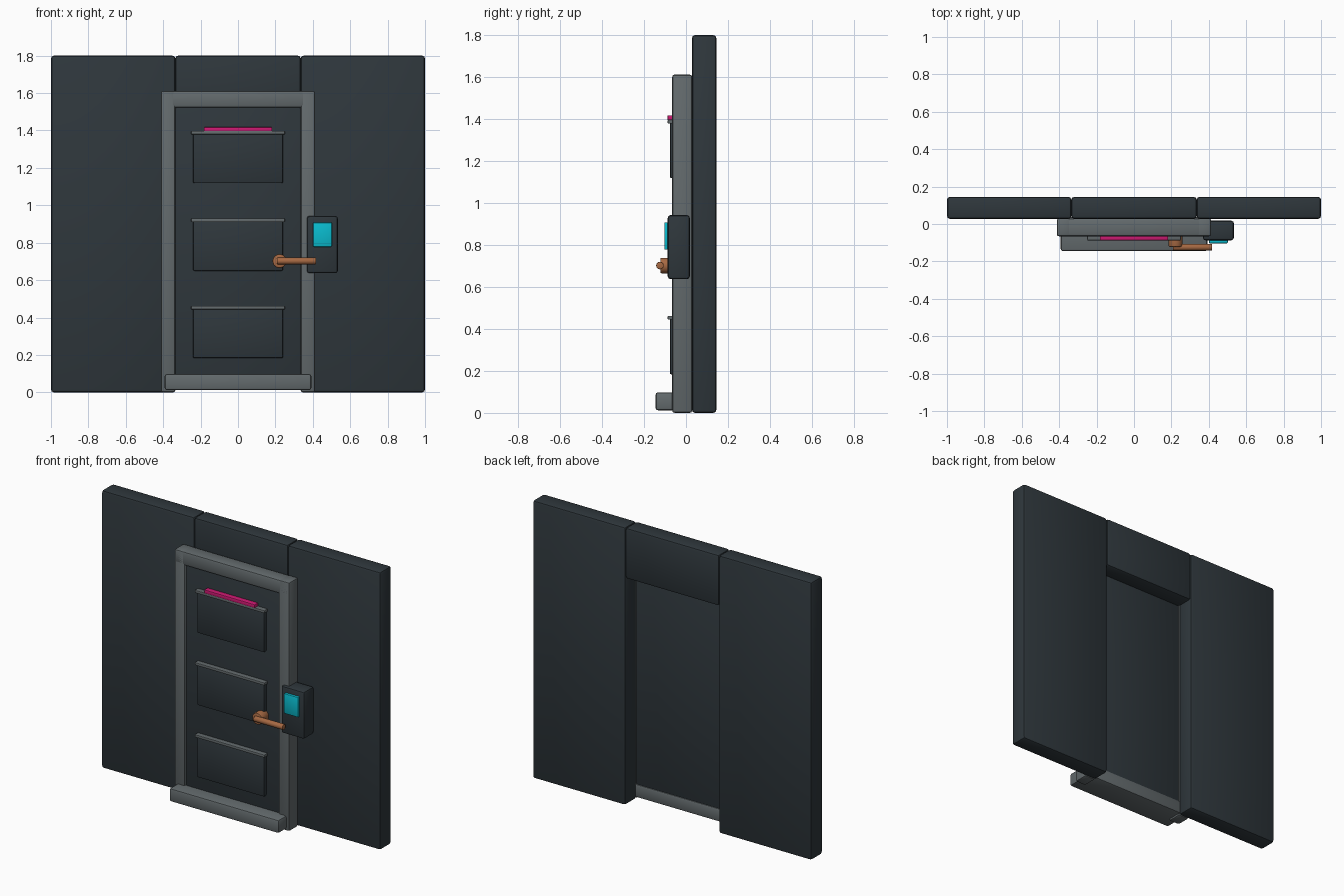
import bpy, bmesh, math
from mathutils import Matrix, Vector

if "Cube" in bpy.data.objects:
    bpy.data.objects.remove(bpy.data.objects["Cube"])


def material(name, rgb):
    m = bpy.data.materials.new(name)
    m.diffuse_color = (*rgb, 1)
    m.use_nodes = True
    m.node_tree.nodes["Principled BSDF"].inputs["Base Color"].default_value = m.diffuse_color
    return m


DARK = material("dark slate", (0.028, 0.038, 0.045))
GREY = material("mid grey", (0.125, 0.145, 0.152))
TEAL = material("screen cyan", (0.003, 0.50, 0.62))
PINK = material("magenta light", (0.62, 0.010, 0.17))
COPPER = material("copper", (0.38, 0.14, 0.055))


def finish(bm, name, mat, bevel, segments=2):
    """Bevel sharp edges, then make a smooth-by-angle object."""
    sharp = [e for e in bm.edges if e.calc_face_angle(0) > math.radians(50)]
    bmesh.ops.bevel(bm, geom=sharp, offset=bevel, segments=segments,
                    profile=0.5, affect='EDGES')
    me = bpy.data.meshes.new(name)
    bm.to_mesh(me)
    bm.free()
    me.materials.append(mat)
    ob = bpy.data.objects.new(name, me)
    bpy.context.collection.objects.link(ob)
    bpy.ops.object.select_all(action='DESELECT')
    ob.select_set(True)
    bpy.context.view_layer.objects.active = ob
    bpy.ops.object.shade_smooth_by_angle(angle=math.radians(30))
    return ob


def box(name, mat, x, y, z, bevel):
    """Bevelled box from (min, max) ranges."""
    bm = bmesh.new()
    bmesh.ops.create_cube(bm, size=1)
    size = [b - a for a, b in (x, y, z)]
    mid = [(a + b) / 2 for a, b in (x, y, z)]
    bmesh.ops.scale(bm, vec=size, verts=bm.verts)
    bmesh.ops.translate(bm, vec=mid, verts=bm.verts)
    return finish(bm, name, mat, bevel)


def rod(name, mat, start, end, radius, bevel):
    """Bevelled cylinder between two points."""
    a, b = Vector(start), Vector(end)
    turn = (b - a).to_track_quat('Z', 'Y').to_matrix().to_4x4()
    bm = bmesh.new()
    bmesh.ops.create_cone(bm, cap_ends=True, segments=24, radius1=radius,
                          radius2=radius, depth=(b - a).length,
                          matrix=Matrix.Translation((a + b) / 2) @ turn)
    return finish(bm, name, mat, bevel)


# Wall panels around the opening, and frame jambs
for side, s in (("left", -1), ("right", 1)):
    box(f"wall_{side}", DARK, sorted((s * 0.335, s * 1.0)), (0.028, 0.145), (0, 1.8), 0.015)
    box(f"frame_jamb_{side}", GREY, sorted((s * 0.335, s * 0.413)), (-0.066, 0.03), (0, 1.612), 0.012)
box("wall_header", DARK, (-0.335, 0.335), (0.028, 0.145), (1.47, 1.8), 0.015)
box("frame_lintel", GREY, (-0.413, 0.413), (-0.066, 0.03), (1.522, 1.612), 0.014)

# Door leaf and sill
box("door_leaf", DARK, (-0.337, 0.337), (-0.055, 0.03), (0.03, 1.525), 0.01)
box("door_sill", GREY, (-0.392, 0.392), (-0.145, 0.037), (0.012, 0.098), 0.012)

# Raised door panels, each with a thin ledge on top
for i, top in enumerate((0.45, 0.917, 1.385)):
    box(f"door_panel_{i + 1}", DARK, (-0.241, 0.241), (-0.077, -0.045), (top - 0.267, top), 0.008)
    box(f"panel_ledge_{i + 1}", GREY, (-0.25, 0.25), (-0.087, -0.05), (top - 0.006, top + 0.012), 0.003)

# Light strip above the top panel
box("light_strip", PINK, (-0.182, 0.182), (-0.088, -0.05), (1.395, 1.418), 0.004)

# Entry pad with screen
box("keypad_body", DARK, (0.368, 0.534), (-0.087, 0.018), (0.637, 0.943), 0.014)
box("keypad_screen", TEAL, (0.401, 0.502), (-0.103, -0.08), (0.778, 0.908), 0.005)

# Door handle
rod("handle_rose", COPPER, (0.222, -0.05, 0.702), (0.222, -0.122, 0.702), 0.037, 0.005)
rod("handle_lever", COPPER, (0.208, -0.124, 0.702), (0.417, -0.124, 0.702), 0.018, 0.004)
